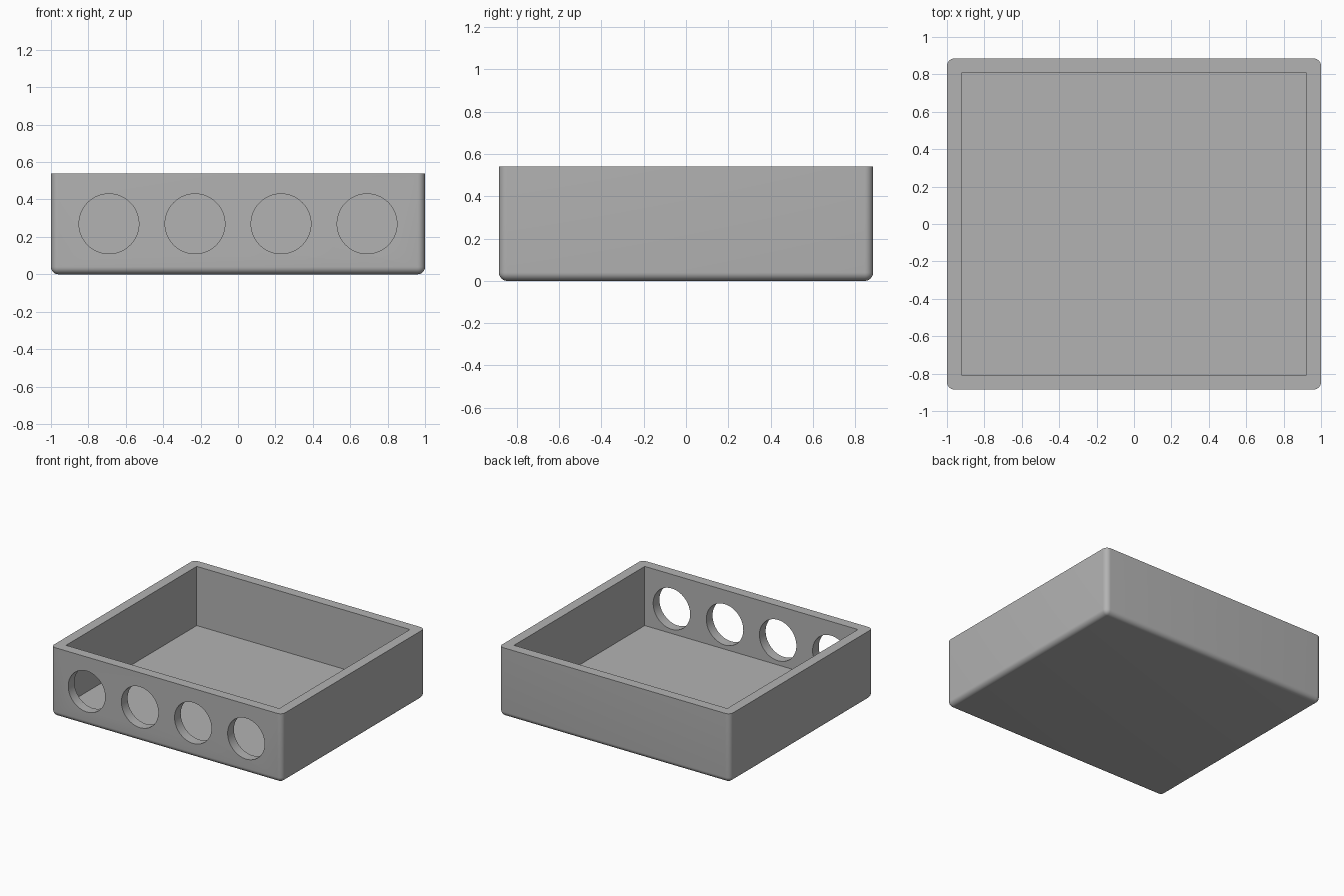
import bpy, bmesh, math
from mathutils import Matrix, Vector

if "Cube" in bpy.data.objects:
    bpy.data.objects.remove(bpy.data.objects["Cube"], do_unlink=True)

WIDTH, DEPTH, HEIGHT = 2.0, 1.77, 0.54
WALL, ROUND = 0.077, 0.04
HOLE_RADIUS, HOLE_SPACING = 0.16, 0.46

grey = bpy.data.materials.new("light grey")
grey.use_nodes = True
colour = (0.45, 0.45, 0.45, 1)
grey.diffuse_color = colour
grey.node_tree.nodes["Principled BSDF"].inputs["Base Color"].default_value = colour


def make_object(name, bm):
    mesh = bpy.data.meshes.new(name)
    bm.to_mesh(mesh)
    bm.free()
    obj = bpy.data.objects.new(name, mesh)
    bpy.context.collection.objects.link(obj)
    mesh.materials.append(grey)
    return obj


def box(size, bottom):
    bm = bmesh.new()
    bmesh.ops.create_cube(bm, size=1)
    bmesh.ops.scale(bm, vec=size, verts=bm.verts)
    bmesh.ops.translate(bm, vec=(0, 0, bottom + size[2] / 2), verts=bm.verts)
    return bm


def cut(target, cutter):
    cutter.hide_render = True
    mod = target.modifiers.new("cut", 'BOOLEAN')
    mod.operation, mod.solver, mod.object = 'DIFFERENCE', 'EXACT', cutter
    bpy.context.view_layer.objects.active = target
    bpy.ops.object.modifier_apply(modifier=mod.name)
    bpy.data.objects.remove(cutter, do_unlink=True)


# Tray body: rounded upright and bottom edges, crisp rim
bm = box((WIDTH, DEPTH, HEIGHT), 0)
rounded = [e for e in bm.edges if min(v.co.z for v in e.verts) < HEIGHT / 2]
bmesh.ops.bevel(bm, geom=rounded, offset=ROUND, segments=8, profile=0.5, affect='EDGES')
tray = make_object("tray", bm)

# Square-cornered hollow
cut(tray, make_object("hollow", box((WIDTH - 2 * WALL, DEPTH - 2 * WALL, HEIGHT), WALL)))

# Row of round holes through the front wall
for i in range(4):
    bm = bmesh.new()
    place = Matrix.Translation(Vector(((i - 1.5) * HOLE_SPACING, -DEPTH / 2, HEIGHT / 2)))
    bmesh.ops.create_cone(bm, cap_ends=True, segments=64, radius1=HOLE_RADIUS,
                          radius2=HOLE_RADIUS, depth=4 * WALL,
                          matrix=place @ Matrix.Rotation(math.pi / 2, 4, 'X'))
    cut(tray, make_object("hole", bm))

# Smooth curves, sharp corners
bpy.ops.object.select_all(action='DESELECT')
tray.select_set(True)
bpy.context.view_layer.objects.active = tray
bpy.ops.object.shade_smooth_by_angle(angle=math.radians(30))
